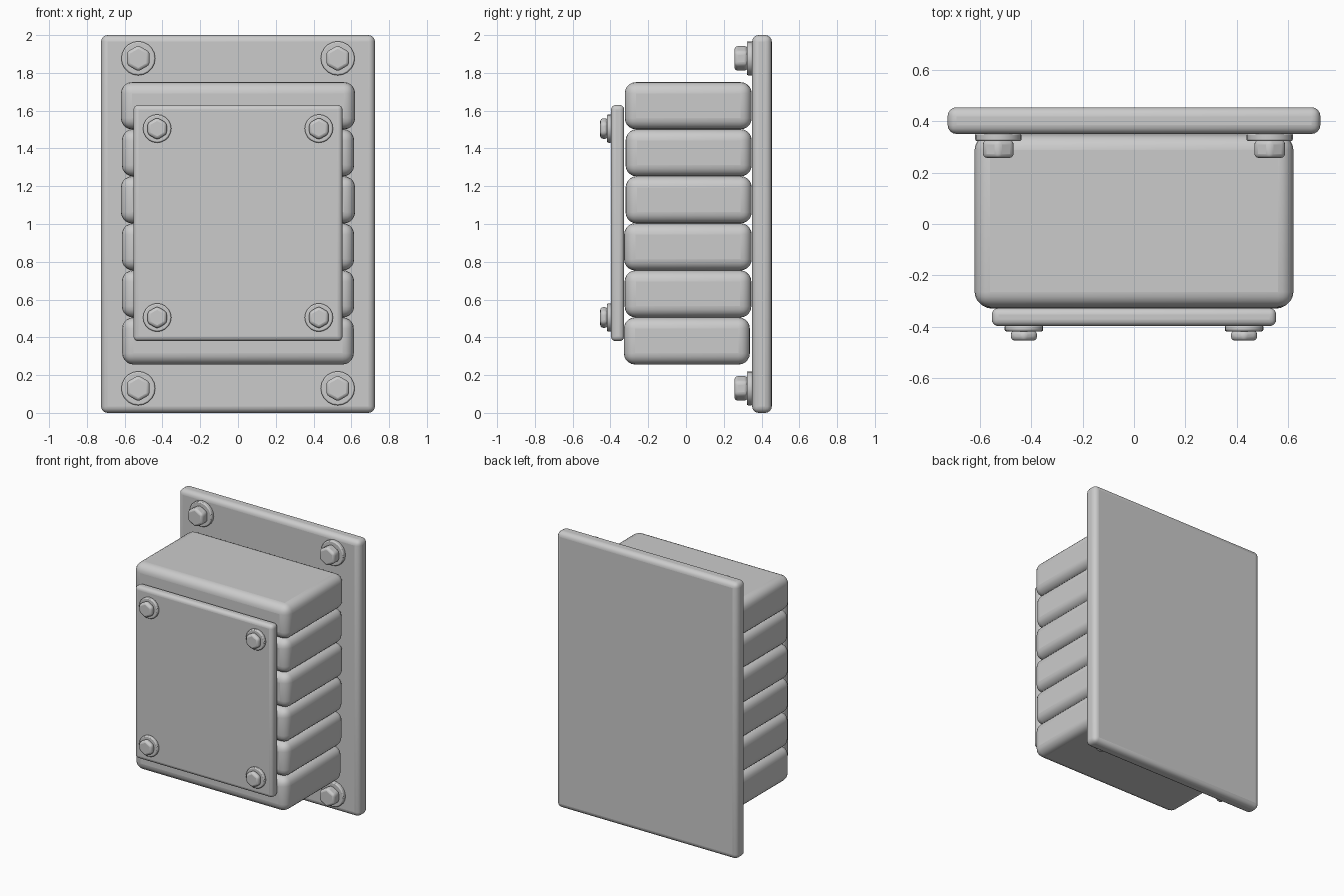
import bpy
from math import pi, radians

if "Cube" in bpy.data.objects:
    bpy.data.objects.remove(bpy.data.objects["Cube"])


def finish(ob, name, bevel, segments, angle=30):
    ob.name = name
    mod = ob.modifiers.new("Bevel", "BEVEL")
    mod.width = bevel
    mod.segments = segments
    mod.limit_method = "ANGLE"
    mod.angle_limit = radians(angle)
    bpy.ops.object.shade_smooth_by_angle(angle=radians(40))
    return ob


def box(name, x, y, z, bevel, segments=4):
    """Bevelled box from (min, max) ranges on each axis."""
    mid = [(a + b) / 2 for a, b in (x, y, z)]
    bpy.ops.mesh.primitive_cube_add(size=1, location=mid)
    ob = bpy.context.object
    ob.scale = [b - a for a, b in (x, y, z)]
    bpy.ops.object.transform_apply(location=False, rotation=False, scale=True)
    return finish(ob, name, bevel, segments)


def disc(name, x, z, y0, y1, radius, sides, bevel, segments):
    """Prism along y with a corner pointing up."""
    bpy.ops.mesh.primitive_cylinder_add(
        vertices=sides, radius=radius, depth=y1 - y0,
        location=(x, (y0 + y1) / 2, z), rotation=(pi / 2, 0, 0))
    return finish(bpy.context.object, name, bevel, segments)


def bolt(name, x, z, y_base, washer_r, washer_t, head_r, head_t):
    y_mid = y_base - washer_t
    disc(name + "_washer", x, z, y_mid, y_base + 0.004, washer_r, 20, 0.007, 2)
    disc(name + "_head", x, z, y_mid - head_t, y_mid + 0.004, head_r, 6, 0.016, 3)


# Wall plate
box("wall_plate", (-0.725, 0.725), (0.35, 0.454), (0, 2), 0.035)

# Stacked rubber blocks, slightly uneven: (half width, front y, back y)
blocks = [(0.613, -0.329, 0.338), (0.615, -0.325, 0.346), (0.615, -0.328, 0.348),
          (0.620, -0.320, 0.348), (0.615, -0.320, 0.348), (0.620, -0.324, 0.348)]
for i, (hw, y0, y1) in enumerate(blocks):
    z0 = 0.256 + i * 0.249
    box(f"rubber_block_{i + 1}", (-hw, hw), (y0, y1), (z0, z0 + 0.25), 0.06, 5)

# Front plate
box("front_plate", (-0.553, 0.553), (-0.397, -0.327), (0.38, 1.63), 0.025)

# Bolts on both plates
for sx, side in ((-1, "left"), (1, "right")):
    for level, z_wall, z_front in (("lower", 0.13, 0.505), ("upper", 1.877, 1.505)):
        bolt(f"wall_bolt_{level}_{side}", sx * 0.528, z_wall, 0.35,
             0.09, 0.028, 0.069, 0.065)
        bolt(f"front_bolt_{level}_{side}", sx * 0.428, z_front, -0.397,
             0.075, 0.021, 0.059, 0.036)
